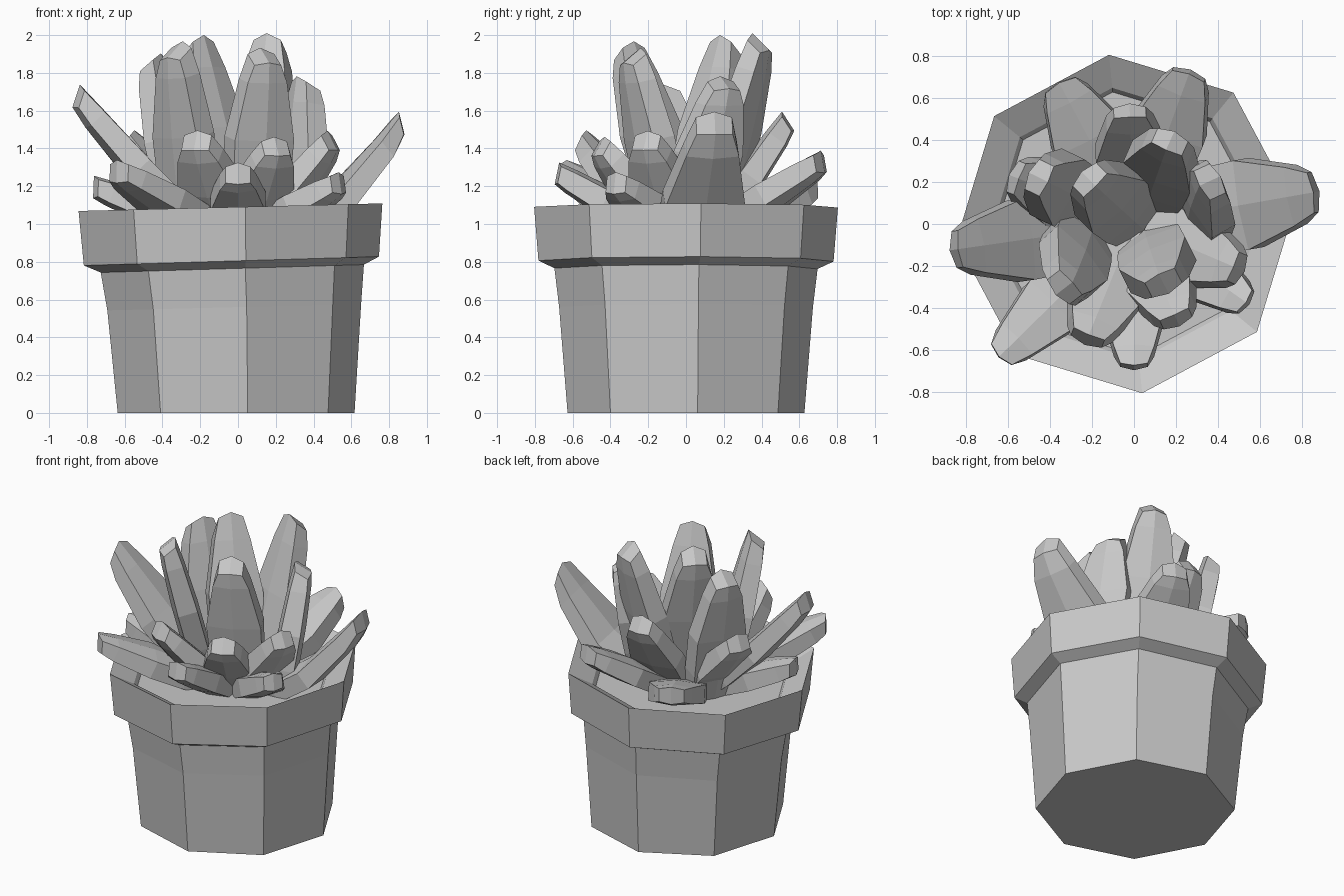
import bpy
import bmesh
import math
from mathutils import Vector

default_cube = bpy.data.objects.get("Cube")
if default_cube:
    bpy.data.objects.remove(default_cube, do_unlink=True)

# One stone grey for the whole plant and pot
grey = bpy.data.materials.new("stone grey")
grey.use_nodes = True
colour = (0.58, 0.58, 0.58, 1)
grey.diffuse_color = colour
grey.node_tree.nodes["Principled BSDF"].inputs["Base Color"].default_value = colour


def loft(name, rings, end_faces):
    """Skin a list of equal closed loops; end_faces lists the corners of the last cap."""
    bm = bmesh.new()
    loops = [[bm.verts.new(point) for point in ring] for ring in rings]
    count = len(loops[0])
    for lower, upper in zip(loops, loops[1:]):
        for i in range(count):
            j = (i + 1) % count
            bm.faces.new((lower[i], lower[j], upper[j], upper[i]))
    bm.faces.new(loops[0][::-1])
    for corners in end_faces:
        bm.faces.new([loops[-1][i] for i in corners])
    bmesh.ops.recalc_face_normals(bm, faces=bm.faces[:])
    mesh = bpy.data.meshes.new(name)
    bm.to_mesh(mesh)
    bm.free()
    mesh.materials.append(grey)
    obj = bpy.data.objects.new(name, mesh)
    bpy.context.collection.objects.link(obj)
    return obj


def octagon(radius, height, centre_x, tilt):
    """One horizontal pot ring, rising slightly towards +x by the tilt."""
    ring = []
    for i in range(8):
        angle = math.radians(5.6 + 45 * i)
        x = centre_x + radius * math.cos(angle)
        ring.append((x, radius * math.sin(angle), height + tilt * x))
    return ring


# Pot: tapered wall, overhanging collar, rim sloping inwards and soil floor
pot_profile = [
    (0.63, 0.0, -0.01, 0.0),
    (0.675, 0.56, -0.02, 0.025),
    (0.70, 0.765, -0.03, 0.03),
    (0.785, 0.805, -0.035, 0.03),
    (0.808, 1.09, -0.04, 0.025),
    (0.65, 1.0, -0.04, 0.025),
    (0.63, 0.97, -0.04, 0.025),
]
loft("pot", [octagon(*row) for row in pot_profile], [range(8)])


# Leaf cross-section: slab with a shallow ridge along each broad side
SECTION = [(-1, -0.75), (0, -1), (1, -0.75), (1, 0.75), (0, 1), (-1, 0.75)]
TIP_FACES = [(0, 1, 4, 5), (1, 2, 3, 4)]
# Along the leaf: position, width factor, thickness factor
STATIONS = [(0, 0.78, 0.85), (0.25, 0.94, 1), (0.55, 1, 1), (0.88, 0.66, 0.85), (1, 0.45, 0.7)]


def leaf(name, tip, root, width, thickness, sag):
    """Facetted leaf, broad side facing the middle, with a pointed end cut to face outwards."""
    tip = Vector(tip)
    base = Vector((root[0], root[1], 0.95))
    along = tip - base
    across = Vector((-tip.y, tip.x, 0)).normalized()
    depth = along.cross(across).normalized()
    rings = []
    for t, wide, thick in STATIONS:
        centre = base + along * t - Vector((0, 0, sag * 4 * t * (1 - t)))
        ring = []
        for u, v in SECTION:
            slant = 0.03 * v + 0.025 * (1 - abs(u)) if t == 1 else 0
            ring.append(centre + along * slant + across * (u * wide * width / 2)
                        + depth * (v * thick * thickness / 2))
        rings.append(ring)
    return loft(name, rings, TIP_FACES)


# Tall upright leaves: tip and root
tall_leaves = [
    ((-0.21, 0.21, 1.93), (0, 0.02)),
    ((-0.33, -0.30, 1.90), (-0.24, -0.03)),
    ((-0.45, 0.22, 1.84), (-0.26, 0.12)),
    ((0.17, 0.39, 1.94), (0.08, 0.13)),
    ((0.14, -0.28, 1.87), (0.08, -0.09)),
    ((0.36, 0.20, 1.73), (0.32, 0.02)),
]
for i, (tip, root) in enumerate(tall_leaves):
    leaf(f"tall_leaf_{i + 1}", tip, root, 0.35, 0.17, 0)

# Leaves leaning outwards: tip, greatest width and sag
outer_leaves = {
    "middle_leaf": [
        ((0.85, 0.15, 1.52), 0.43, 0.13),
        ((-0.84, -0.12, 1.66), 0.39, 0.04),
        ((-0.02, 0.53, 1.53), 0.34, 0.02),
        ((-0.22, -0.54, 1.43), 0.35, 0.02),
        ((0.20, -0.45, 1.40), 0.33, 0.02),
        ((0.49, -0.21, 1.43), 0.33, 0.02),
        ((-0.56, 0.22, 1.43), 0.35, 0.02),
    ],
    "low_leaf": [
        ((0, -0.67, 1.26), 0.29, 0),
        ((0.53, -0.37, 1.21), 0.28, 0),
        ((-0.63, -0.62, 1.27), 0.31, 0),
        ((-0.75, -0.12, 1.19), 0.28, 0),
        ((0.26, 0.71, 1.32), 0.36, 0),
        ((-0.35, 0.66, 1.18), 0.36, 0),
    ],
}
for name, leaves in outer_leaves.items():
    for i, (tip, width, sag) in enumerate(leaves):
        root = (tip[0] * 0.2, tip[1] * 0.2)
        leaf(f"{name}_{i + 1}", tip, root, width, 0.16, sag)
